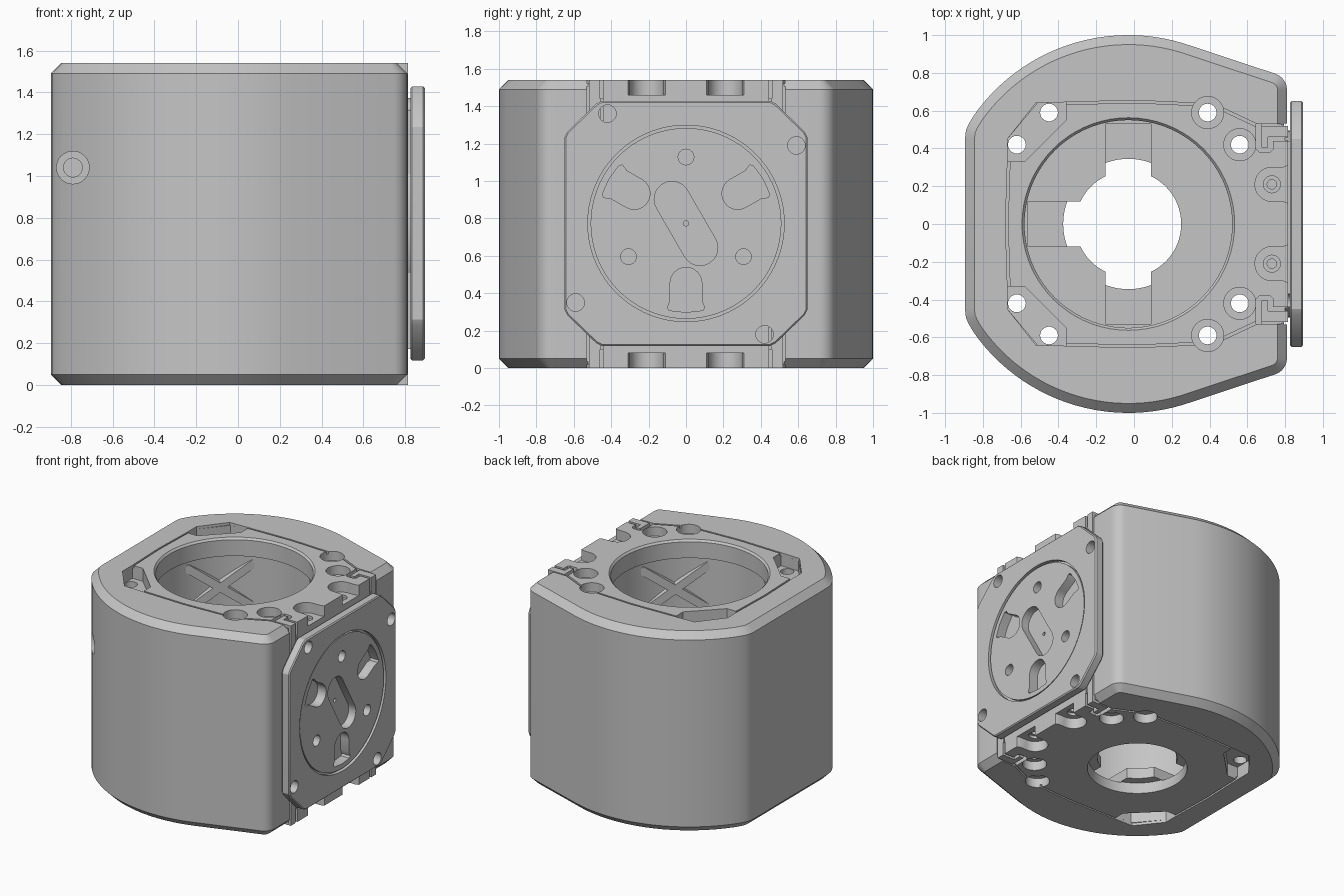
import bpy, bmesh
from math import sin, cos, radians, pi
from mathutils import Matrix

if "Cube" in bpy.data.objects:
    bpy.data.objects.remove(bpy.data.objects["Cube"])

grey = bpy.data.materials.new("machined_grey")
grey.use_nodes = True
grey.diffuse_color = (0.56, 0.56, 0.56, 1)
grey.node_tree.nodes["Principled BSDF"].inputs["Base Color"].default_value = grey.diffuse_color

H = 1.54          # housing height
CX = -0.03        # bore axis
MID = 0.773       # plate centre height


def finish(name, bm):
    bmesh.ops.recalc_face_normals(bm, faces=bm.faces)
    me = bpy.data.meshes.new(name)
    bm.to_mesh(me)
    bm.free()
    ob = bpy.data.objects.new(name, me)
    ob.data.materials.append(grey)
    bpy.context.collection.objects.link(ob)
    return ob


def prism(name, pts, lo, hi, axis="z", bevel=0):
    """Extrude a 2D outline between lo and hi along an axis."""
    place = {"x": lambda u, v, h: (h, u, v), "y": lambda u, v, h: (u, h, v),
             "z": lambda u, v, h: (u, v, h)}[axis]
    bm = bmesh.new()
    ends = [[bm.verts.new(place(u, v, h)) for u, v in pts] for h in (lo, hi)]
    caps = [bm.faces.new(e) for e in ends]
    for i in range(len(pts)):
        j = (i + 1) % len(pts)
        bm.faces.new((ends[0][i], ends[0][j], ends[1][j], ends[1][i]))
    bmesh.ops.recalc_face_normals(bm, faces=bm.faces)
    if bevel:
        rims = [e for c in caps for e in c.edges]
        bmesh.ops.bevel(bm, geom=rims, offset=bevel, segments=1, affect="EDGES")
    return finish(name, bm)


def arc(u, v, r, start, end, step):
    return [(u + r * cos(radians(a)), v + r * sin(radians(a))) for a in range(start, end + 1, step)]


def circle(u, v, r, n=32):
    return [(u + r * cos(2 * pi * i / n), v + r * sin(2 * pi * i / n)) for i in range(n)]


def rect(u0, u1, v0, v1):
    return [(u0, v0), (u1, v0), (u1, v1), (u0, v1)]


def lathe(name, profile, n=72):
    bm = bmesh.new()
    rings = [[bm.verts.new((u, v, z)) for u, v in circle(CX, 0, r, n)] for r, z in profile]
    for a, b in zip(rings, rings[1:]):
        for i in range(n):
            bm.faces.new((a[i], a[(i + 1) % n], b[(i + 1) % n], b[i]))
    bm.faces.new(rings[0])
    bm.faces.new(rings[-1])
    return finish(name, bm)


def combine(target, other, op="DIFFERENCE"):
    """Apply a boolean, then discard the helper."""
    other.hide_render = True
    mod = target.modifiers.new("bool", "BOOLEAN")
    mod.operation, mod.solver, mod.object = op, "EXACT", other
    dg = bpy.context.evaluated_depsgraph_get()
    me = bpy.data.meshes.new_from_object(target.evaluated_get(dg))
    target.modifiers.clear()
    target.data = me
    bpy.data.objects.remove(other)


def cut(target, pts, lo, hi, axis="z"):
    combine(target, prism("cutter", pts, lo, hi, axis))


def flip(pts):
    return [(u, -v) for u, v in reversed(pts)]


# Housing: round front and back, flat left side, tapered towards the right
half = arc(0.72, 0.71, 0.09, 0, 72, 12) + arc(CX, 0, 1, 73, 146, 3)
half += [(-0.875, 0.53), (-0.89, 0.495), (-0.895, 0.45)]
housing = prism("housing", half + flip(half), 0, H, bevel=0.05)
combine(housing, prism("block", rect(0.6, 0.814, -0.525, 0.525), 0, H), "UNION")

# Bore: wide chamber, top rim, small hole through the floor
combine(housing, lathe("bore", [(0.37, -0.1), (0.345, 0.03), (0.345, 0.08), (0.28, 0.08), (0.28, 0.16),
                                (0.62, 0.16), (0.62, 1.4), (0.55, 1.4), (0.55, 1.525), (0.58, 1.56)]))
cut(housing, rect(-0.15, 0.09, -0.53, 0.53), 0.074, 0.25)
cut(housing, rect(-0.56, -0.1, -0.12, 0.12), 0.074, 0.25)


def both_ends(pts, depth):
    cut(housing, pts, H - depth, H + 0.1)
    cut(housing, pts, -0.1, depth)


# Cover seam around the top and bottom
seam = [(0.9, 0.53), (0.65, 0.53), (0.48, 0.61), (0.33, 0.64), (0, 0.655), (-0.36, 0.645),
        (-0.52, 0.64), (-0.67, 0.45), (-0.67, 0.33), (-0.68, 0.02)]
seam += flip(seam)
for lo, hi in ((H - 0.02, H + 0.1), (-0.1, 0.02)):
    ring = prism("seam", seam, lo, hi)
    cut(ring, [(u * 0.98, v * 0.98) for u, v in seam], lo - 0.1, hi + 0.1)
    combine(housing, ring)

# Corner pockets, hook grooves, edge slots and screw holes, mirrored front to back
pocket = [(-0.67, 0.33), (-0.58, 0.33), (-0.36, 0.55), (-0.36, 0.645), (-0.51, 0.64), (-0.67, 0.45)]
hook = [(0.645, 0.53), (0.645, 0.4), (0.665, 0.38), (0.72, 0.38), (0.735, 0.395), (0.735, 0.44),
        (0.83, 0.44), (0.83, 0.46), (0.71, 0.46), (0.71, 0.405), (0.675, 0.405), (0.675, 0.53)]
slot = arc(0.73, 0.21, 0.09, 90, 270, 12)
slot += [(0.79, 0.12), (0.84, 0.1), (0.84, 0.32), (0.79, 0.3)]
for side in (lambda p: p, flip):
    both_ends(side(pocket), 0.1)
    both_ends(side(hook), 0.1)
    both_ends(side(slot), 0.08)
    both_ends(side(circle(0.73, 0.21, 0.045)), 0.1)
    both_ends(side(circle(0.73, 0.21, 0.025)), 0.14)
    both_ends(side(circle(0.39, 0.59, 0.085)), 0.07)
    both_ends(side(circle(0.56, 0.42, 0.085)), 0.07)
    for u, v in ((0.39, 0.59), (0.56, 0.42), (-0.62, 0.42), (-0.45, 0.59)):
        cut(housing, side(circle(u, v, 0.047, 24)), -0.1, H + 0.1)
    # Upright grooves beside the plate
    cut(housing, side(rect(0.795, 0.9, 0.519, 0.531)), -0.1, H + 0.1)
    cut(housing, side(rect(0.8, 0.9, 0.445, 0.457)), -0.1, H + 0.1)

# Counterbored hole in the front
cut(housing, circle(-0.79, 1.04, 0.078), -1.1, -0.5, "y")
cut(housing, circle(-0.79, 1.04, 0.045), -1.1, -0.36, "y")

# Socket behind the coupling disc
cut(housing, circle(0, MID, 0.5, 72), 0.76, 0.9, "x")

# Crossed braces on the chamber wall
bm = bmesh.new()
for turn in range(45, 360, 90):
    for tilt in (-35, 35):
        m = (Matrix.Translation((CX, 0, 1.15)) @ Matrix.Rotation(radians(turn), 4, "Z")
             @ Matrix.Translation((0.6, 0, 0)) @ Matrix.Rotation(radians(tilt), 4, "X")
             @ Matrix.Diagonal((0.06, 0.6, 0.06, 1)))
        bmesh.ops.create_cube(bm, size=1, matrix=m)
finish("chamber_braces", bm)

# Side plate with cut corners, standing just off the housing
corner = [(0.65, MID + 0.46), (0.635, MID + 0.49), (0.48, MID + 0.64), (0.45, MID + 0.655)]
upper = corner + [(-u, v) for u, v in reversed(corner)]
outline = upper + [(u, 2 * MID - v) for u, v in reversed(upper)]
plate = prism("side_plate", outline, 0.825, 0.894, "x", bevel=0.008)
cut(plate, circle(0, MID, 0.525, 72), 0.7, 0.95, "x")
for u, v in ((-0.42, 1.36), (0.59, 1.19), (-0.59, 0.35), (0.42, 0.18)):
    cut(plate, circle(u, v, 0.047, 24), 0.7, 1, "x")
mount = prism("plate_mount", rect(-0.44, 0.44, MID - 0.6, MID + 0.6), 0.805, 0.828, "x")
cut(mount, circle(0, MID, 0.5, 72), 0.7, 0.9, "x")
for u, v in ((-0.42, 1.36), (0.42, 0.18)):
    cut(mount, circle(u, v, 0.05, 24), 0.7, 1, "x")

# Round coupling disc in the plate, with a wider flange behind the groove
disc = prism("coupling_disc", circle(0, MID, 0.51, 72), 0.84, 0.886, "x")
combine(disc, prism("backing", circle(0, MID, 0.495, 72), 0.765, 0.86, "x"), "UNION")
combine(disc, prism("flange", circle(0, MID, 0.53, 72), 0.835, 0.865, "x"), "UNION")


def turned(pts, deg):
    c, s = cos(radians(deg)), sin(radians(deg))
    return [(u * c - v * s, MID + u * s + v * c) for u, v in pts]


arch = arc(0, -0.32, 0.085, 0, 180, 15)
arch += [(-0.085, -0.415), (-0.1, -0.45), (-0.09, -0.465), (0, -0.475), (0.09, -0.465), (0.1, -0.45), (0.085, -0.415)]
for deg in (0, 120, 240):
    cut(disc, turned(arch, deg), 0.815, 0.95, "x")
    cut(disc, turned(circle(0, 0.355, 0.042, 24), deg), 0.8, 0.95, "x")
pill = arc(0, 0.15, 0.095, 0, 180, 15)
pill += [(-u, -v) for u, v in pill]
cut(disc, turned(pill, 30), 0.825, 0.95, "x")
cut(disc, circle(0, MID, 0.014, 16), 0.8, 0.95, "x")

# Smooth curved walls, crisp edges
bpy.ops.object.select_all(action="DESELECT")
for ob in (housing, plate, mount, disc):
    ob.select_set(True)
bpy.context.view_layer.objects.active = housing
bpy.ops.object.shade_smooth_by_angle(angle=radians(25))
